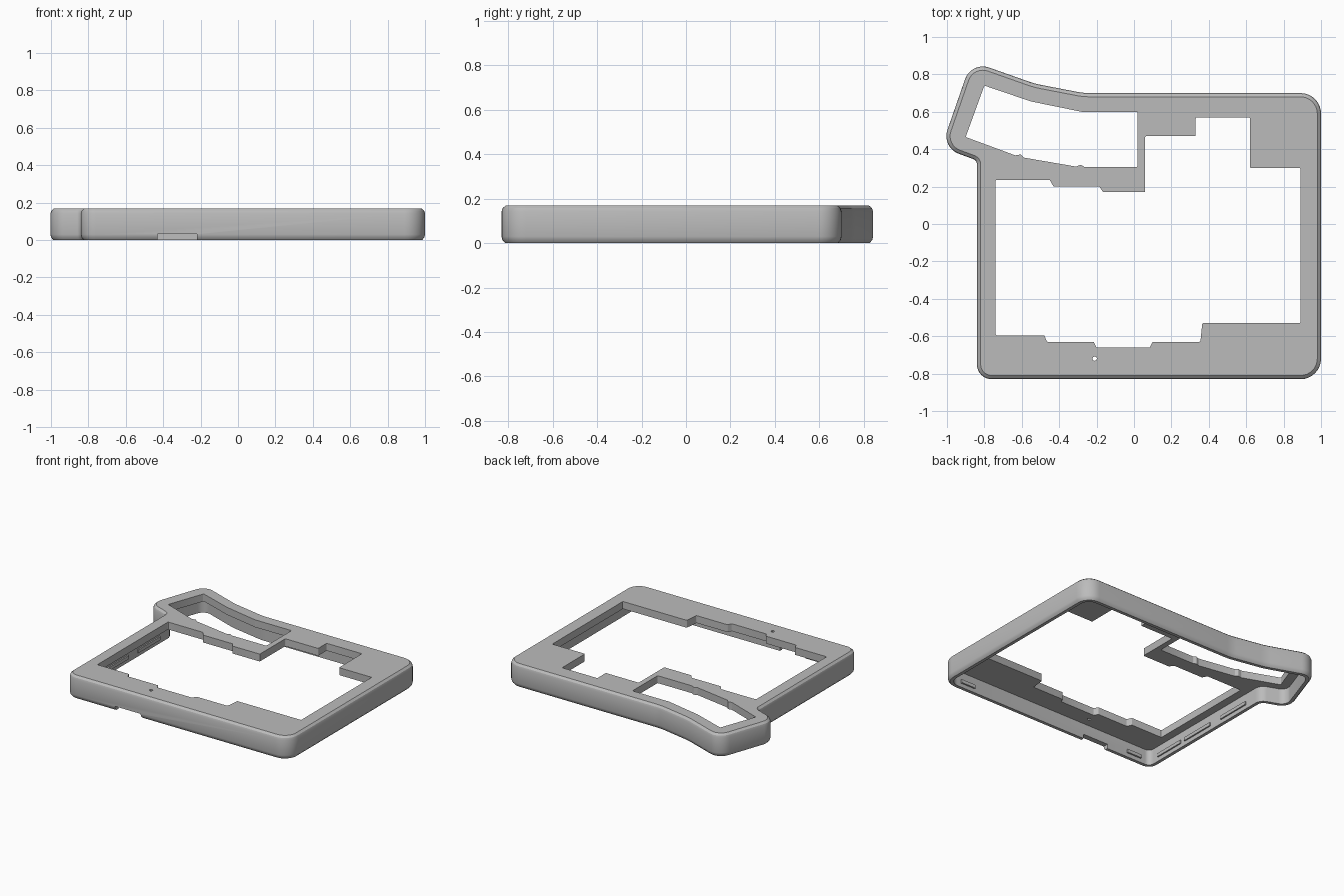
import bpy, bmesh, math
from mathutils import Vector

if "Cube" in bpy.data.objects:
    bpy.data.objects.remove(bpy.data.objects["Cube"])

HEIGHT, PLATE_Z, WALL = 0.17, 0.115, 0.04

grey = bpy.data.materials.new("matte_grey")
grey.use_nodes = True
grey.diffuse_color = (0.5, 0.5, 0.5, 1)
grey.node_tree.nodes["Principled BSDF"].inputs["Base Color"].default_value = (0.5, 0.5, 0.5, 1)


def rounded(corners, inset, steps):
    """Counter-clockwise (x, y, radius) corners to an inset, rounded loop."""
    loop = []
    count = len(corners)
    for i, (x, y, r) in enumerate(corners):
        p = Vector((x, y))
        d1 = (p - Vector(corners[i - 1][:2])).normalized()
        d2 = (Vector(corners[(i + 1) % count][:2]) - p).normalized()
        n1, n2 = Vector((-d1.y, d1.x)), Vector((-d2.y, d2.x))
        turn = math.atan2(d1.x * d2.y - d1.y * d2.x, d1.dot(d2))
        side = 1 if turn > 0 else -1
        r = max(r - inset * side, 0.002)
        miter = (n1 + n2) / (1 + n1.dot(n2))
        centre = p + miter * (inset + r * side)
        start = math.atan2(n1.y, n1.x)
        for k in range(steps + 1):
            a = start + turn * k / steps
            loop.append(centre - Vector((math.cos(a), math.sin(a))) * r * side)
    return loop


def loft(name, corners, profile, steps=8):
    """Stack inset copies of an outline through (inset, z) pairs and cap them."""
    bm = bmesh.new()
    rings = [[bm.verts.new((p.x, p.y, z)) for p in rounded(corners, inset, steps)]
             for inset, z in profile]
    for low, high in zip(rings, rings[1:]):
        for i in range(len(low)):
            j = (i + 1) % len(low)
            bm.faces.new((low[i], low[j], high[j], high[i]))
    bm.faces.new(rings[0][::-1])
    bm.faces.new(rings[-1])
    mesh = bpy.data.meshes.new(name)
    bm.to_mesh(mesh)
    bm.free()
    mesh.materials.append(grey)
    obj = bpy.data.objects.new(name, mesh)
    bpy.context.collection.objects.link(obj)
    return obj


def box(name, x0, x1, y0, y1, z0, z1, r=0.003):
    corners = [(x0, y0, r), (x1, y0, r), (x1, y1, r), (x0, y1, r)]
    return loft(name, corners, [(0, z0), (0, z1)], 2)


def activate(obj):
    bpy.ops.object.select_all(action='DESELECT')
    obj.select_set(True)
    bpy.context.view_layer.objects.active = obj


def cut(target, cutter):
    cutter.hide_render = True
    activate(target)
    mod = target.modifiers.new("cut", 'BOOLEAN')
    mod.operation, mod.solver, mod.object = 'DIFFERENCE', 'EXACT', cutter
    bpy.ops.object.modifier_apply(modifier=mod.name)
    bpy.data.objects.remove(cutter)


# Outer shell with softened top and bottom rims
outline = [(-0.84, -0.83, 0.08), (1.0, -0.83, 0.11), (1.0, 0.70, 0.11),
           (-0.27, 0.70, 0.4), (-0.53, 0.75, 0.5), (-0.87, 0.87, 0.10),
           (-1.03, 0.41, 0.10), (-0.84, 0.34, 0.03)]
shell = loft("case_shell", outline, [(0.016, 0), (0.004, 0.014), (0, 0.03), (0, 0.142),
                                     (0.005, 0.157), (0.02, HEIGHT)])

# Hollow underside
cut(shell, loft("cavity", outline, [(WALL, -0.1), (WALL, PLATE_Z)]))

# Large stepped opening, listed clockwise
main_opening = [(-0.74, 0.235), (-0.45, 0.235), (-0.43, 0.20), (-0.185, 0.20),
                (-0.165, 0.17), (0.06, 0.17), (0.06, 0.47), (0.33, 0.47),
                (0.33, 0.57), (0.62, 0.57), (0.62, 0.30), (0.89, 0.30),
                (0.89, -0.53), (0.365, -0.53), (0.355, -0.63), (0.10, -0.63),
                (0.085, -0.66), (-0.20, -0.66), (-0.215, -0.63), (-0.465, -0.63),
                (-0.48, -0.595), (-0.74, -0.595)]
# Curved opening in the angled corner, listed clockwise
side_opening = [(-0.80, 0.74), (-0.55, 0.655), (-0.28, 0.60), (0.02, 0.60),
                (0.02, 0.305), (-0.265, 0.305), (-0.285, 0.317), (-0.31, 0.307),
                (-0.59, 0.355), (-0.605, 0.372), (-0.635, 0.367), (-0.90, 0.465)]
for opening in (main_opening, side_opening):
    corners = [(x, y, 0.006) for x, y in reversed(opening)]
    cut(shell, loft("opening", corners, [(0, -0.1), (0, 0.3)], 3))

# Small round hole and cable notch in the front wall
cut(shell, box("pin_hole", -0.222, -0.198, -0.732, -0.708, -0.1, 0.3, 0.0118))
cut(shell, box("cable_notch", -0.43, -0.22, -0.9, -0.78, -0.1, 0.033))

# Retaining clips on the inside of the walls
for x in (-0.66, 0.80):
    box("front_clip", x - 0.06, x + 0.06, -0.795, -0.778, 0.03, 0.055)
for y0, y1 in ((-0.70, -0.46), (-0.42, -0.15), (-0.04, 0.22)):
    box("right_clip", -0.805, -0.79, y0, y1, 0.03, 0.055)

# Smooth rounded walls, crisp edges
activate(shell)
bpy.ops.object.shade_smooth_by_angle(angle=math.radians(30))
